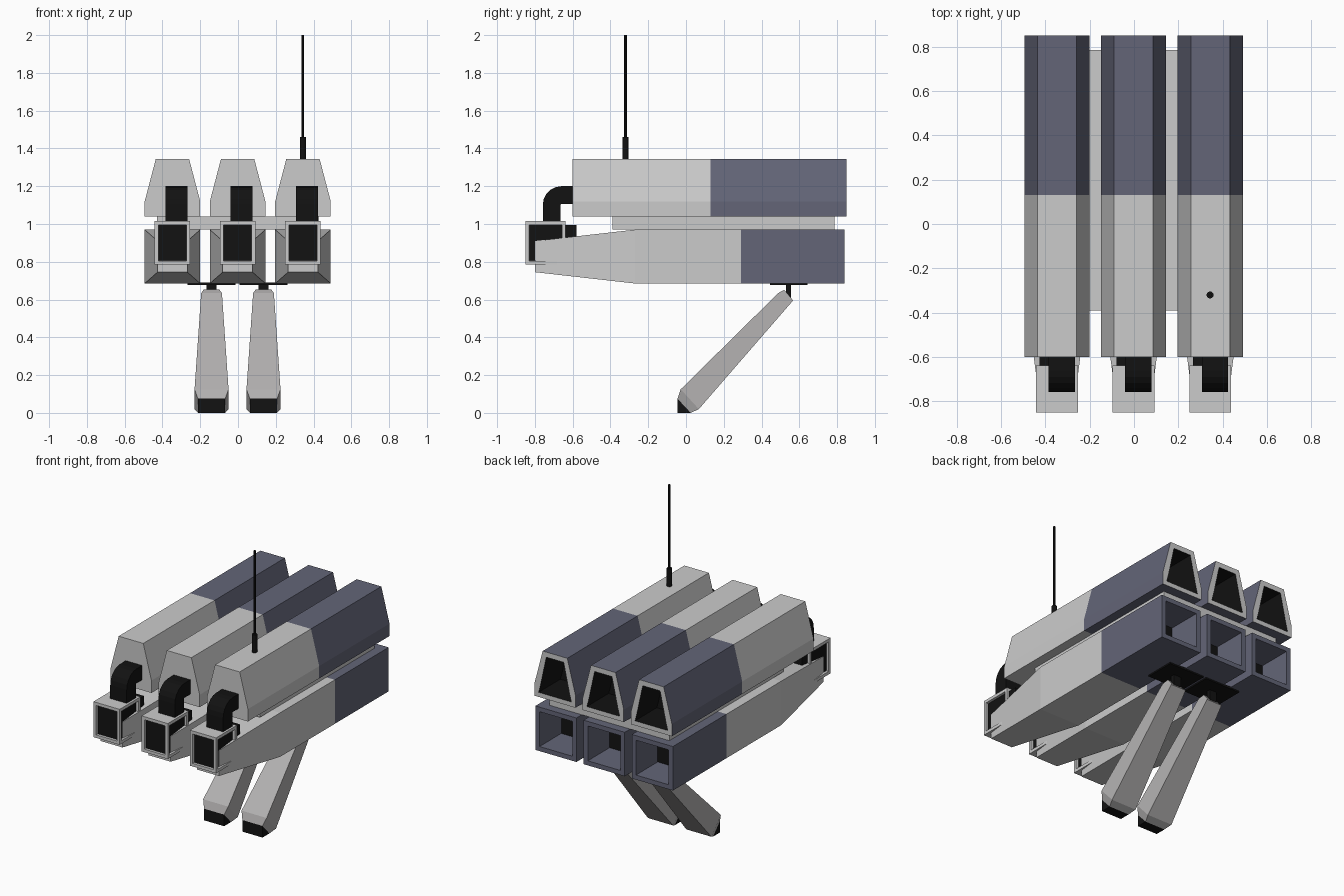
import bpy, bmesh, math

if "Cube" in bpy.data.objects:
    bpy.data.objects.remove(bpy.data.objects["Cube"])

def material(name, rgb):
    m = bpy.data.materials.new(name)
    m.diffuse_color = (*rgb, 1)
    m.use_nodes = True
    m.node_tree.nodes["Principled BSDF"].inputs["Base Color"].default_value = m.diffuse_color
    return m

MATS = [material("light_grey", (0.8, 0.8, 0.8)),
        material("slate", (0.125, 0.13, 0.185)),
        material("black", (0.006, 0.006, 0.006)),
        material("warm_grey", (0.45, 0.44, 0.44))]
GREY, SLATE, BLACK, WARM = range(4)

def finish(name, bm):
    me = bpy.data.meshes.new(name)
    bm.to_mesh(me)
    bm.free()
    for m in MATS:
        me.materials.append(m)
    ob = bpy.data.objects.new(name, me)
    bpy.context.collection.objects.link(ob)
    return ob

def loft(name, rings, mats, recess=None):
    """Skin rings of points; mats gives one material per segment.
    recess = (rim width, depth, rim material, wall material) on the last cap."""
    bm = bmesh.new()
    vr = [[bm.verts.new(p) for p in r] for r in rings]
    n = len(rings[0])
    for a, b, m in zip(vr, vr[1:], mats):
        for i in range(n):
            j = (i + 1) % n
            bm.faces.new((a[i], a[j], b[j], b[i])).material_index = m
    bm.faces.new(vr[0]).material_index = mats[0]
    cap = bm.faces.new(vr[-1])
    cap.material_index = mats[-1]
    bmesh.ops.recalc_face_normals(bm, faces=bm.faces[:])
    if recess:
        rim, depth, rim_mat, wall_mat = recess
        for width, d, m in ((rim, 0, rim_mat), (0.002, -depth, wall_mat)):
            res = bmesh.ops.inset_individual(bm, faces=[cap], thickness=width, depth=d)
            for f in res["faces"]:
                f.material_index = m
        cap.material_index = BLACK
    return finish(name, bm)

def rect(x, y, hw, z0, z1):
    return [(x - hw, y, z0), (x + hw, y, z0), (x + hw, y, z1), (x - hw, y, z1)]

def box(name, x, hw, y0, y1, z0, z1, mat):
    return loft(name, [rect(x, y0, hw, z0, z1), rect(x, y1, hw, z0, z1)], [mat])

def window_box(name, x, hw, y0, y1, z0, z1):
    """Box with black recessed panels on its four upright sides."""
    bm = bmesh.new()
    bmesh.ops.create_cube(bm, size=1)
    for v in bm.verts:
        v.co = (x + v.co.x * 2 * hw, (y0 + y1) / 2 + v.co.y * (y1 - y0),
                (z0 + z1) / 2 + v.co.z * (z1 - z0))
    for f in [f for f in bm.faces if abs(f.normal.z) < 0.5]:
        bmesh.ops.inset_individual(bm, faces=[f], thickness=0.028)
        bmesh.ops.inset_individual(bm, faces=[f], thickness=0.001, depth=-0.016)
        f.material_index = BLACK
    return finish(name, bm)

def cylinder(name, x, y, z0, z1, r, sides):
    ring = lambda z: [(x + r * math.cos(2 * math.pi * i / sides),
                       y + r * math.sin(2 * math.pi * i / sides), z) for i in range(sides)]
    return loft(name, [ring(z0), ring(z1)], [BLACK])

upper_profile = [(-.147, 1.04), (.147, 1.04), (.147, 1.12),
                 (.088, 1.345), (-.088, 1.345), (-.147, 1.12)]

for side, cx in (("left", -.347), ("middle", -.002), ("right", .344)):
    # Upper tube with open rear
    loft(f"upper_pod_{side}",
         [[(cx + px, y, pz) for px, pz in upper_profile] for y in (-.6, .13, .85)],
         [GREY, SLATE], (.042, .22, GREY, BLACK))
    # Lower tube with tapered nose and open rear
    loft(f"lower_pod_{side}",
         [rect(cx, -.8, .079, .745, .91)] +
         [rect(cx, y, .147, .685, .97) for y in (-.27, .29, .84)],
         [GREY, GREY, SLATE], (.042, .22, SLATE, SLATE))
    # Windowed sensor housing on the nose
    window_box(f"nose_housing_{side}", cx, .094, -.85, -.637, .785, 1.015)
    box(f"housing_mount_{side}", cx, .078, -.64, -.58, .86, .995, BLACK)
    # Elbow duct from upper tube down to the housing
    px, hw = cx + .021, .059
    pairs = [((-.59, 1.2), (-.59, 1.106))]
    for i in range(6):
        a = math.radians(90 + 18 * i)
        c, s = math.cos(a), math.sin(a)
        pairs.append(((-.66 + .098 * c, 1.102 + .098 * s), (-.66 + .004 * c, 1.102 + .004 * s)))
    pairs.append(((-.758, 1.0), (-.664, 1.0)))
    loft(f"elbow_duct_{side}",
         [[(px - hw, *o), (px + hw, *o), (px + hw, *i), (px - hw, *i)] for o, i in pairs],
         [BLACK] * (len(pairs) - 1))

# Slab joining upper and lower tubes
box("joining_slab", 0, .43, -.39, .785, .97, 1.04, GREY)

# Antenna
cylinder("antenna_base", .343, -.32, 1.34, 1.46, .016, 12)
cylinder("antenna_rod", .343, -.32, 1.46, 2.0, .007, 8)

# Slanted legs: side outline pairs (front edge, back edge, half width)
leg = [((.52, .652), (.555, .61), .042),
       ((.488, .634), (.567, .595), .055),
       ((-.028, .125), (.068, .02), .09),
       ((-.045, .075), (.025, .0), .072)]
for side, lx in (("left", -.14), ("right", .135)):
    rings = [[(lx - w, *f), (lx + w, *f), (lx + w, *b), (lx - w, *b)] for f, b, w in leg]
    loft(f"leg_{side}", rings, [WARM] * 3)
    # Wedge-shaped foot pad
    wedge = [(-.045, .075), (-.045, 0), (.025, 0)]
    loft(f"foot_{side}", [[(lx + s * .072, *p) for p in wedge] for s in (-1, 1)], [BLACK])
    # Hinge plate and pin under the lower tubes
    box(f"hinge_plate_{side}", lx, .127, .445, .643, .676, .69, BLACK)
    box(f"hinge_pin_{side}", lx, .026, .53, .557, .61, .68, BLACK)
